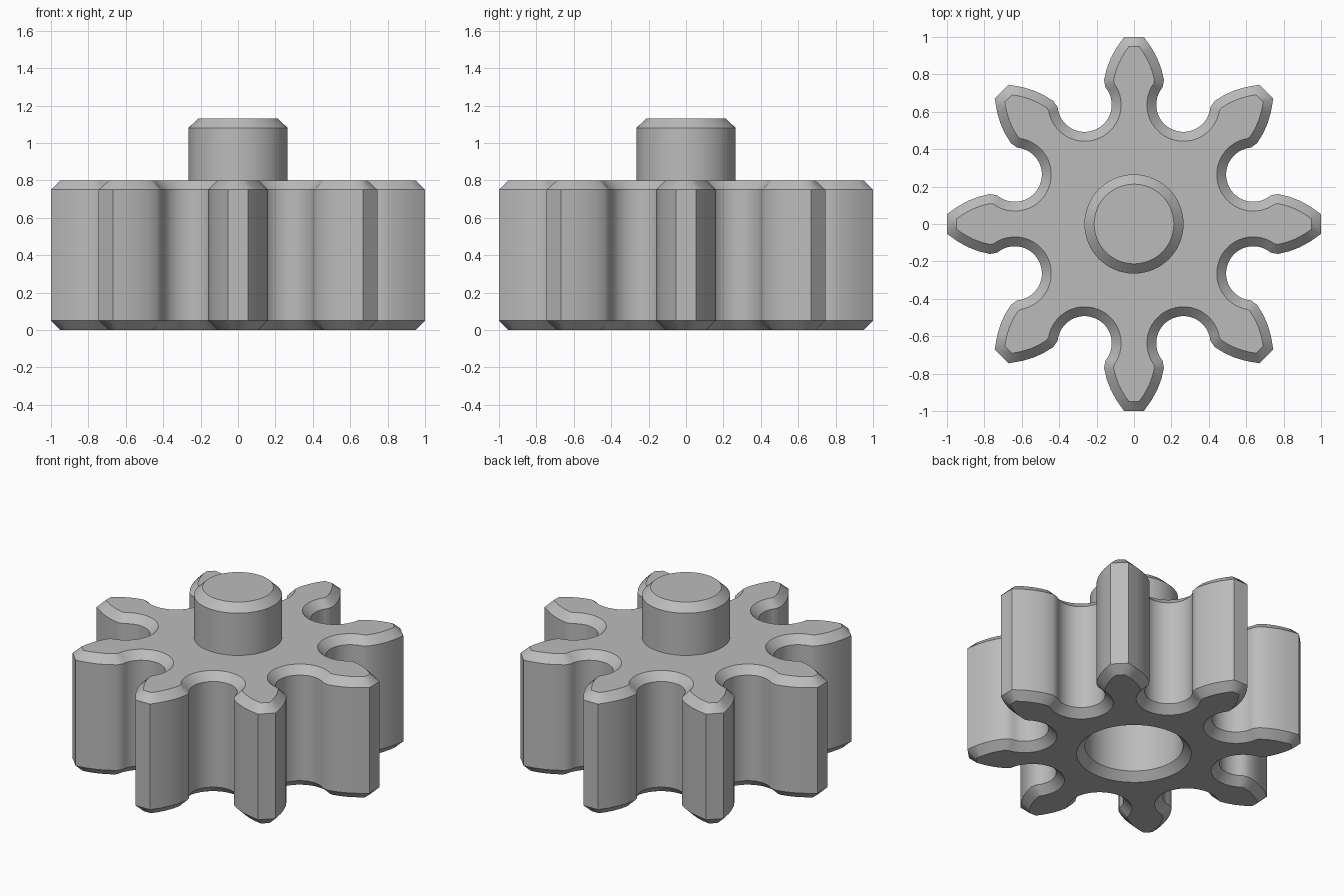
import bpy, bmesh
from math import sin, cos, pi, radians
from mathutils import Vector

if "Cube" in bpy.data.objects:
    bpy.data.objects.remove(bpy.data.objects["Cube"], do_unlink=True)

TEETH = 8
CHAMFER = 0.05
HEIGHT = 0.8
BORE_DEPTH = 0.4

grey = bpy.data.materials.new("plain grey")
grey.use_nodes = True
colour = (0.5, 0.5, 0.5, 1)
grey.diffuse_color = colour
grey.node_tree.nodes["Principled BSDF"].inputs["Base Color"].default_value = colour


def circle(r, n=64):
    return [Vector((r * cos(2 * pi * i / n), r * sin(2 * pi * i / n))) for i in range(n)]


def inset(loop, d):
    """Mitred inward offset of a counter-clockwise loop."""
    out = []
    for i, p in enumerate(loop):
        a = (p - loop[i - 1]).normalized()
        b = (loop[(i + 1) % len(loop)] - p).normalized()
        na, nb = Vector((-a.y, a.x)), Vector((-b.y, b.x))
        out.append(p + (na + nb) * d / (1 + na.dot(nb)))
    return out


def ring(bm, loop, z):
    return [bm.verts.new((p.x, p.y, z)) for p in loop]


def skin(bm, rings):
    for lo, hi in zip(rings, rings[1:]):
        for i in range(len(lo)):
            bm.faces.new((lo[i - 1], lo[i], hi[i], hi[i - 1]))


def finish(bm, name):
    bmesh.ops.recalc_face_normals(bm, faces=bm.faces)
    mesh = bpy.data.meshes.new(name)
    bm.to_mesh(mesh)
    bm.free()
    mesh.materials.append(grey)
    obj = bpy.data.objects.new(name, mesh)
    bpy.context.collection.objects.link(obj)
    bpy.ops.object.select_all(action="DESELECT")
    obj.select_set(True)
    bpy.context.view_layer.objects.active = obj
    bpy.ops.object.shade_smooth_by_angle(angle=radians(39))
    return obj


def gear_outline():
    # Half of one tooth pointing along +x: (distance out, half width), tip to root
    flank = [(1.0, 0.053), (0.94, 0.095), (0.885, 0.125), (0.83, 0.146), (0.77, 0.16)]
    half = [Vector(p) for p in flank]
    # Round valley between two teeth
    step = pi / TEETH
    centre = Vector((cos(step), sin(step))) * 0.69
    n = 12
    for i in range(n):
        a = step + pi - radians(107.5) * (1 - i / n)
        # Mirrored so that the arc starts on the tooth side
        a = 2 * (step + pi) - a if sin(a - step) > 0 else a
        half.append(centre + Vector((cos(a), sin(a))) * 0.145)
    # Side of the arc nearest the tooth lies at the smaller angle
    root = centre * (1 - 0.145 / 0.69)
    mirror = [Vector((p.x, -p.y)) for p in half]
    tooth = list(reversed(mirror)) + half + [root]
    loop = []
    for k in range(TEETH):
        c, s = cos(2 * step * k), sin(2 * step * k)
        loop += [Vector((p.x * c - p.y * s, p.x * s + p.y * c)) for p in tooth]
    return loop


# Toothed body with chamfered rims
bm = bmesh.new()
outer = gear_outline()
inner = inset(outer, CHAMFER)
body = [ring(bm, inner, 0), ring(bm, outer, CHAMFER),
        ring(bm, outer, HEIGHT - CHAMFER), ring(bm, inner, HEIGHT)]
skin(bm, body)

# Blind bore in the underside, with a countersunk mouth
bore = [ring(bm, circle(0.345), 0), ring(bm, circle(0.295), CHAMFER),
        ring(bm, circle(0.295), BORE_DEPTH)]
skin(bm, bore)
bm.faces.new(bore[-1])

# Flat top, and flat underside around the bore
for loops in ([body[-1]], [body[0], bore[0]]):
    edges = [bm.edges.get((r[i - 1], r[i])) for r in loops for i in range(len(r))]
    bmesh.ops.triangle_fill(bm, use_beauty=True, use_dissolve=False, edges=edges)
finish(bm, "gear_body")

# Round shaft stub on top
bm = bmesh.new()
stub = [ring(bm, circle(r), z) for r, z in
        ((0.265, HEIGHT - 0.02), (0.265, 1.08), (0.213, 1.13))]
skin(bm, stub)
bm.faces.new(stub[0])
bm.faces.new(stub[-1])
finish(bm, "shaft_stub")
